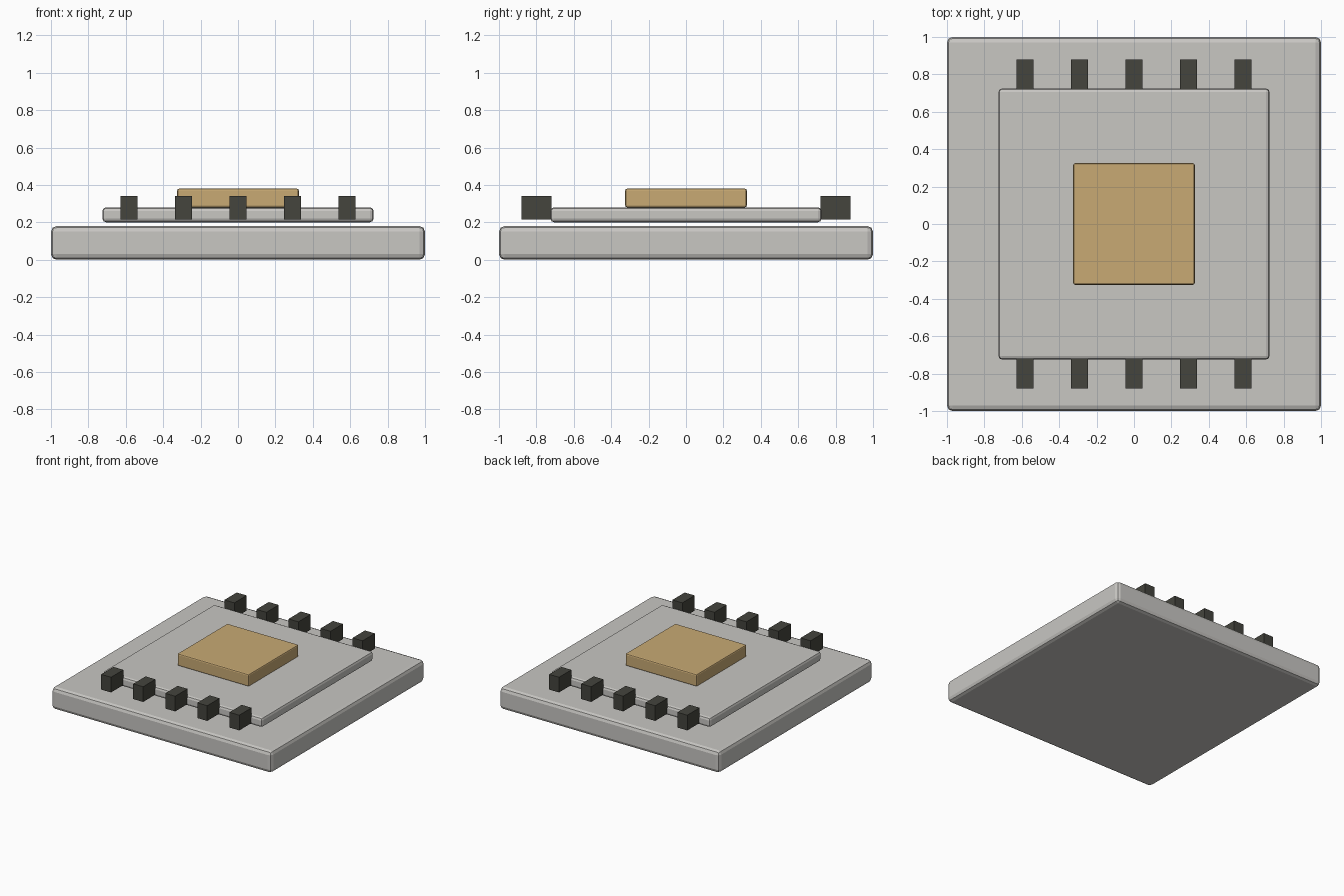
import bpy

if "Cube" in bpy.data.objects:
    bpy.data.objects.remove(bpy.data.objects["Cube"])


def material(name, rgb):
    m = bpy.data.materials.new(name)
    m.diffuse_color = (*rgb, 1.0)
    m.use_nodes = True
    m.node_tree.nodes["Principled BSDF"].inputs["Base Color"].default_value = m.diffuse_color
    return m


grey = material("light grey", (0.58, 0.57, 0.545))
gold = material("tan gold", (0.58, 0.40, 0.175))
dark = material("dark grey", (0.058, 0.058, 0.047))


def box(name, lo, hi, mat, bevel=0.0, segments=2):
    """Box between two corners, with optional rounded edges."""
    bpy.ops.mesh.primitive_cube_add(size=1, location=[(a + b) / 2 for a, b in zip(lo, hi)])
    ob = bpy.context.object
    ob.name = name
    ob.scale = [b - a for a, b in zip(lo, hi)]
    bpy.ops.object.transform_apply(location=False, rotation=False, scale=True)
    ob.data.materials.append(mat)
    if bevel:
        mod = ob.modifiers.new("rounded_edges", 'BEVEL')
        mod.width = bevel
        mod.segments = segments
        bpy.ops.object.modifier_apply(modifier=mod.name)
    return ob


# Stacked slabs: base, floating plate and raised centre block
box("base_slab", (-1, -1, 0), (1, 1, 0.18), grey, 0.03)
box("upper_plate", (-0.725, -0.725, 0.20), (0.725, 0.725, 0.28), grey, 0.02)
box("centre_block", (-0.325, -0.325, 0.28), (0.325, 0.325, 0.38), gold, 0.01)

# Five pins along the front and back edges of the plate
for side, y in (("front", -0.80), ("back", 0.80)):
    for i in range(5):
        x = (i - 2) * 0.2915
        box(f"{side}_pin_{i + 1}", (x - 0.045, y - 0.08, 0.215),
            (x + 0.045, y + 0.08, 0.34), dark)
